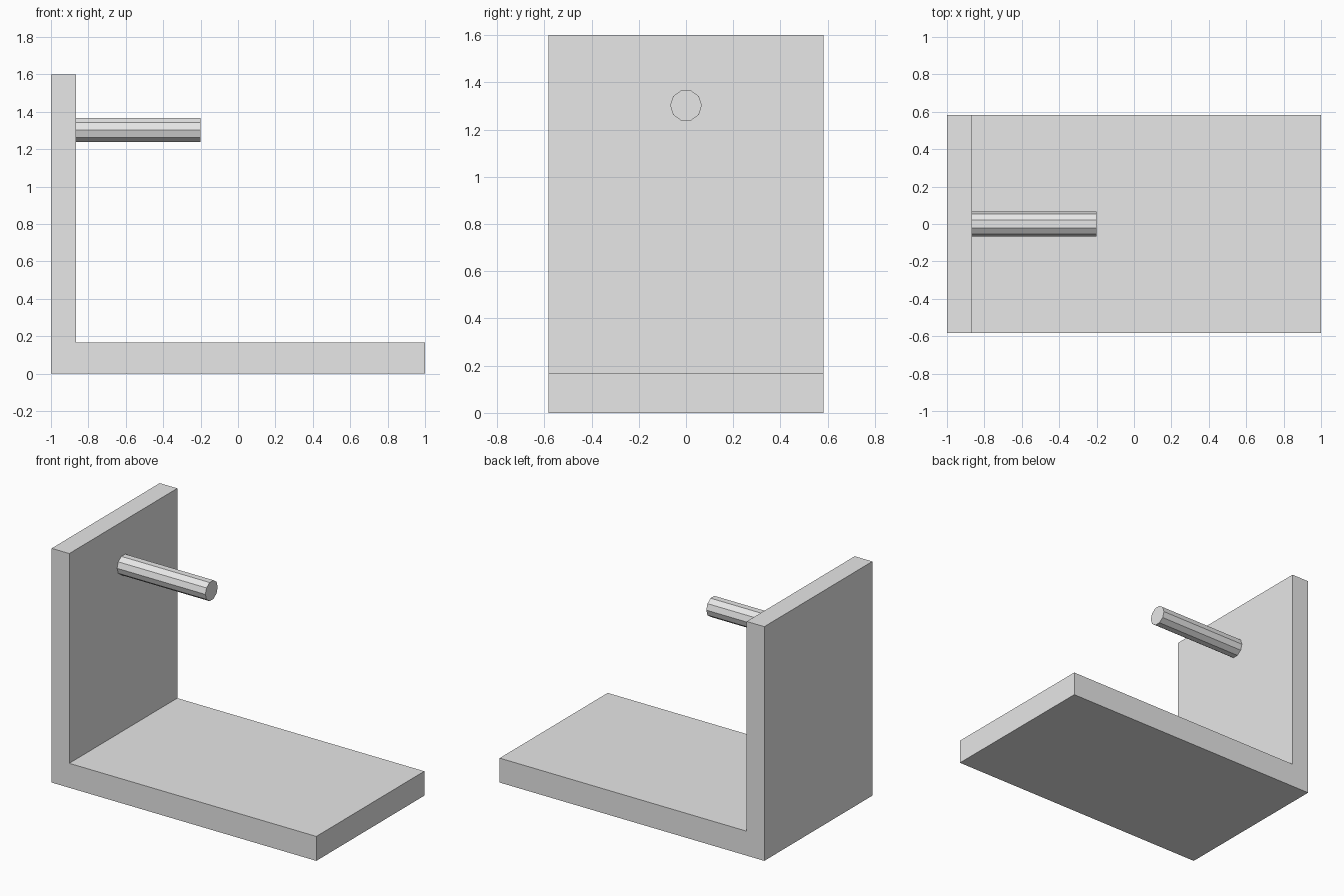
import bpy
import bmesh
import math
from mathutils import Matrix

cube = bpy.data.objects.get("Cube")
if cube:
    bpy.data.objects.remove(cube, do_unlink=True)

grey = bpy.data.materials.new("light_grey")
grey.use_nodes = True
colour = (0.8, 0.8, 0.8, 1)
grey.diffuse_color = colour
grey.node_tree.nodes["Principled BSDF"].inputs["Base Color"].default_value = colour

HALF_DEPTH = 0.583
WALL_FACE = -0.867
PEG_END = -0.2


def add_object(name, bm):
    bmesh.ops.recalc_face_normals(bm, faces=bm.faces[:])
    mesh = bpy.data.meshes.new(name)
    bm.to_mesh(mesh)
    bm.free()
    mesh.materials.append(grey)
    obj = bpy.data.objects.new(name, mesh)
    bpy.context.scene.collection.objects.link(obj)
    return obj


# L-shaped bracket: side profile extruded from front to back
profile = [(-1, 0), (1, 0), (1, 0.167), (WALL_FACE, 0.167), (WALL_FACE, 1.6), (-1, 1.6)]
bm = bmesh.new()
face = bm.faces.new([bm.verts.new((x, -HALF_DEPTH, z)) for x, z in profile])
sweep = bmesh.ops.extrude_face_region(bm, geom=[face], use_keep_orig=True)
moved = [v for v in sweep["geom"] if isinstance(v, bmesh.types.BMVert)]
bmesh.ops.translate(bm, verts=moved, vec=(0, 2 * HALF_DEPTH, 0))
add_object("bracket", bm)

# Ten-sided peg standing out from the wall, flat side on top
bm = bmesh.new()
bmesh.ops.create_cone(bm, cap_ends=True, segments=10, radius1=0.067, radius2=0.067,
                      depth=PEG_END - WALL_FACE,
                      matrix=Matrix.Rotation(math.pi / 2, 4, "Y"))
# Put a corner on each side (+y and -y)
if max(v.co.z for v in bm.verts) > 0.066:
    bmesh.ops.rotate(bm, verts=bm.verts[:], cent=(0, 0, 0),
                     matrix=Matrix.Rotation(math.pi / 2, 3, "X"))
bmesh.ops.translate(bm, verts=bm.verts[:], vec=((WALL_FACE + PEG_END) / 2, 0, 1.302))
add_object("peg", bm)
